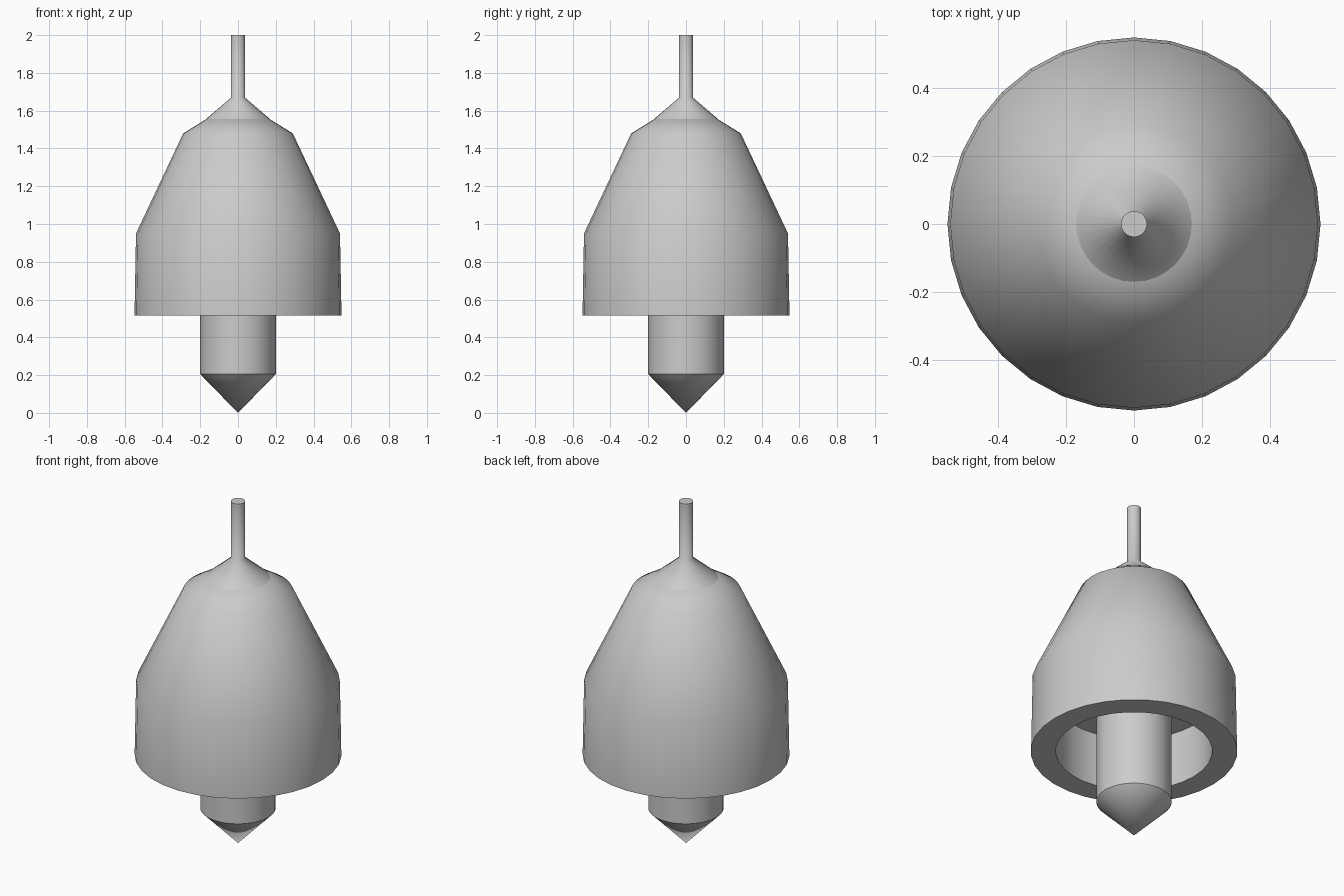
import bpy, bmesh, math

if "Cube" in bpy.data.objects:
    bpy.data.objects.remove(bpy.data.objects["Cube"])

SIDES = 32


def lathe(name, profile, angle):
    """Revolve a (radius, z) profile running between two points on the axis."""
    bm = bmesh.new()
    verts = [bm.verts.new((r, 0, z)) for r, z in profile]
    edges = [bm.edges.new(pair) for pair in zip(verts, verts[1:])]
    bmesh.ops.spin(bm, geom=verts + edges, cent=(0, 0, 0), axis=(0, 0, 1),
                   angle=math.tau, steps=SIDES, use_merge=True)
    bmesh.ops.remove_doubles(bm, verts=bm.verts, dist=0.0005)
    bmesh.ops.dissolve_degenerate(bm, dist=0.0001, edges=bm.edges)
    bmesh.ops.recalc_face_normals(bm, faces=bm.faces)
    mesh = bpy.data.meshes.new(name)
    bm.to_mesh(mesh)
    bm.free()
    obj = bpy.data.objects.new(name, mesh)
    bpy.context.collection.objects.link(obj)
    bpy.ops.object.select_all(action='DESELECT')
    obj.select_set(True)
    bpy.context.view_layer.objects.active = obj
    bpy.ops.object.shade_smooth_by_angle(angle=math.radians(angle))
    return obj


# Bell-shaped housing with a recessed underside
lathe("housing", [(0, 1.565), (0.16, 1.56), (0.29, 1.48), (0.54, 0.95),
                  (0.548, 0.515), (0.415, 0.515), (0.415, 0.83), (0, 0.83)], 40)

# Thin stem flaring into the top of the housing
lathe("stem", [(0, 2.0), (0.038, 2.0), (0.038, 1.668), (0.17, 1.555), (0, 1.555)], 60)

# Central rod with a pointed tip
lathe("pointed_rod", [(0, 0.83), (0.2, 0.83), (0.2, 0.205), (0, 0)], 40)
